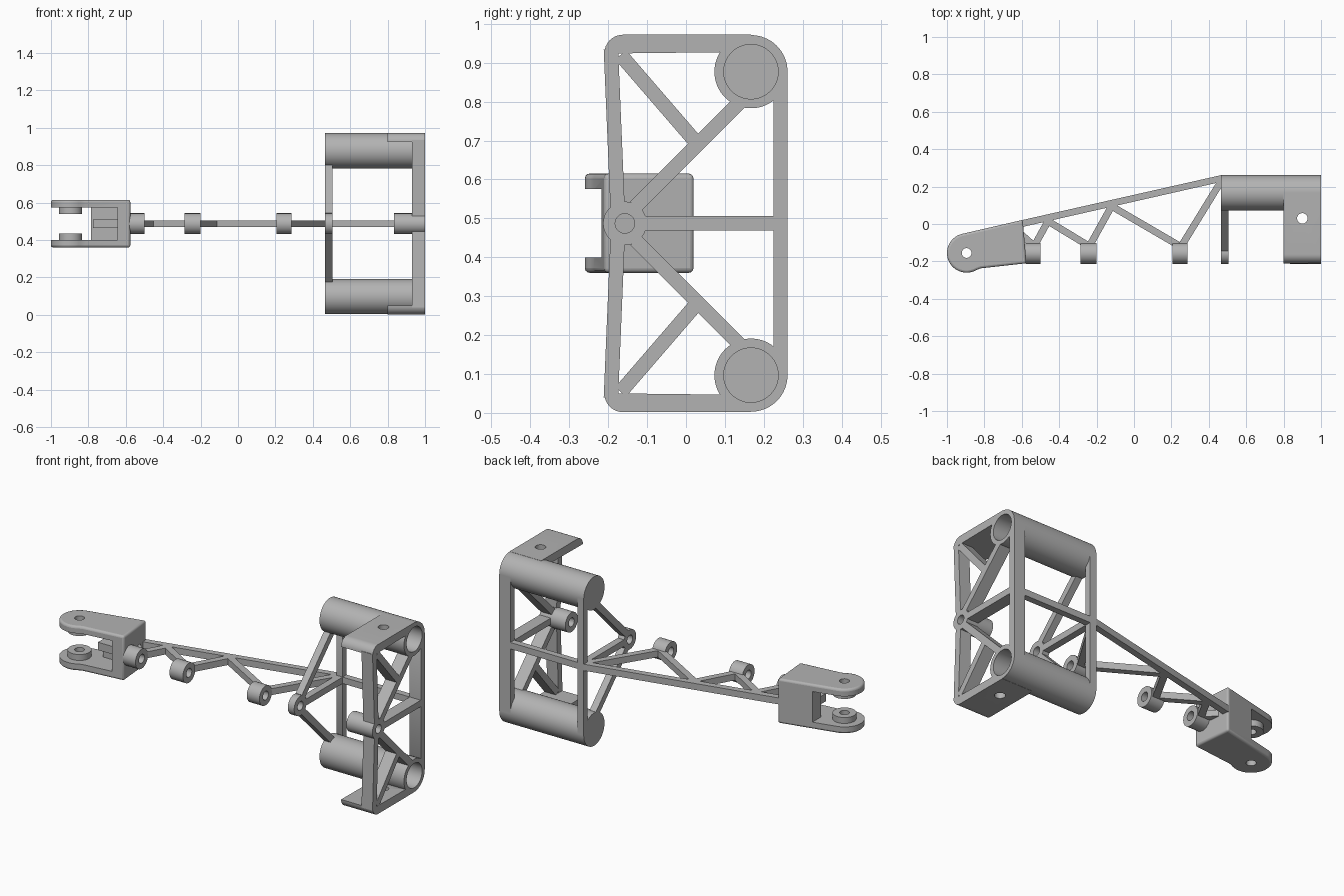
import bpy, bmesh, math
from mathutils import Vector

cube = bpy.data.objects.get("Cube")
if cube:
    bpy.data.objects.remove(cube, do_unlink=True)

MID = 0.487            # height of the mirror plane and of the shaft axis
W = 0.037              # strut thickness
SHAFT = (-0.157, MID)  # shaft axis in y, z

grey = bpy.data.materials.new("plain_grey")
grey.use_nodes = True
grey.diffuse_color = (0.45, 0.45, 0.45, 1)
grey.node_tree.nodes["Principled BSDF"].inputs["Base Color"].default_value = (0.45, 0.45, 0.45, 1)


def place(u, v, w, axis):
    """Profile point (u, v) at depth w along the axis."""
    return Vector((w, u, v)) if axis == 'x' else Vector((u, v, w))


def finish(bm, name):
    bmesh.ops.recalc_face_normals(bm, faces=bm.faces)
    mesh = bpy.data.meshes.new(name)
    bm.to_mesh(mesh)
    bm.free()
    mesh.materials.append(grey)
    ob = bpy.data.objects.new(name, mesh)
    bpy.context.collection.objects.link(ob)
    smooth(ob)
    return ob


def smooth(ob):
    bpy.ops.object.select_all(action='DESELECT')
    ob.select_set(True)
    bpy.context.view_layer.objects.active = ob
    bpy.ops.object.shade_smooth_by_angle(angle=math.radians(35))


def prism(name, pts, axis, a, b):
    bm = bmesh.new()
    lo = [bm.verts.new(place(u, v, a, axis)) for u, v in pts]
    hi = [bm.verts.new(place(u, v, b, axis)) for u, v in pts]
    bm.faces.new(lo)
    bm.faces.new(hi)
    for i in range(len(pts)):
        j = (i + 1) % len(pts)
        bm.faces.new((lo[i], lo[j], hi[j], hi[i]))
    return finish(bm, name)


def arc(c, r, start, end, n):
    angles = [math.radians(start + (end - start) * i / n) for i in range(n + 1)]
    return [(c[0] + r * math.cos(t), c[1] + r * math.sin(t)) for t in angles]


def rod(name, c, r, axis, a, b, n=48):
    return prism(name, arc(c, r, 0, 360, n)[:-1], axis, a, b)


def ring(name, c, r, bore, axis, a, b, n=48):
    bm = bmesh.new()
    loops = [[bm.verts.new(place(u, v, w, axis)) for u, v in arc(c, rad, 0, 360, n)[:-1]]
             for rad, w in ((r, a), (r, b), (bore, b), (bore, a))]
    for k in range(4):
        p, q = loops[k], loops[(k + 1) % 4]
        for i in range(n):
            j = (i + 1) % n
            bm.faces.new((p[i], p[j], q[j], q[i]))
    return finish(bm, name)


def strut(name, p, q, axis, a, b, width=W):
    p, q = Vector(p), Vector(q)
    d = (q - p).normalized() * width / 2
    s = Vector((-d.y, d.x))
    return prism(name, [p + s, q + s, q - s, p - s], axis, a, b)


def box(name, x0, x1, y0, y1, z0, z1):
    return prism(name, [(x0, y0), (x1, y0), (x1, y1), (x0, y1)], 'z', z0, z1)


def modify(ob, kind, **settings):
    mod = ob.modifiers.new(kind.title(), kind)
    for key, value in settings.items():
        setattr(mod, key, value)
    bpy.context.view_layer.objects.active = ob
    bpy.ops.object.modifier_apply(modifier=mod.name)


def cut(ob, cutter):
    modify(ob, 'BOOLEAN', operation='DIFFERENCE', solver='EXACT', object=cutter)
    bpy.data.objects.remove(cutter, do_unlink=True)
    smooth(ob)


# Bearing bosses along the shaft axis
for i, (a, b) in enumerate(((-0.58, -0.5), (-0.285, -0.2), (0.205, 0.285),
                            (0.465, 0.505), (0.835, 1.0))):
    ring(f"shaft_boss_{i + 1}", SHAFT, 0.056, 0.025, 'x', a, b)

# Mirrored halves of the box frame
INNER, OUTER = (0.465, 0.505), (0.93, 1.0)
for side, s in (("upper", 1), ("lower", -1)):
    def m(y, z):
        return (y, MID + s * (z - MID))

    # Blind tube
    tube = m(0.167, 0.877)
    ring(side + "_tube", tube, 0.094, 0.07, 'x', 0.51, 1.0, 64)
    rod(side + "_tube_end", tube, 0.094, 'x', 0.465, 0.51, 64)

    # Drilled mounting plate with a rounded front edge
    outline = arc((-0.162, 0.924), 0.048, 180, 90, 8)
    outline += [(0.167, 0.972), (0.167, 0.951), (0.12, 0.94), (0.09, 0.927), (-0.17, 0.924)]
    plate = prism(side + "_mount_plate", [m(*p) for p in outline], 'x', 0.8, 1.0)
    z = m(0, 0.95)[1]
    cut(plate, rod("plate_drill", (0.9, 0.03), 0.028, 'z', z - 0.1, z + 0.1))

    # Trusses at both ends of the tubes
    strut(side + "_front_post", m(-0.193, 0.935), m(-0.176, 0.53), 'x', *OUTER)
    strut(side + "_brace", m(-0.168, 0.92), m(0.022, 0.7), 'x', *OUTER)
    for end, depth in (("outer", OUTER), ("inner", INNER)):
        strut(f"{side}_{end}_diagonal", m(-0.13, 0.53), m(0.14, 0.8), 'x', *depth)

# Back posts, spokes and rail
for end, depth in (("outer", OUTER), ("inner", INNER)):
    prism(end + "_back_post", [(0.225, 0.164), (0.261, 0.095), (0.261, 0.879), (0.225, 0.81)],
          'x', *depth)
    strut(end + "_spoke", (-0.105, MID), (0.23, MID), 'x', *depth)
Z0, Z1 = MID - W / 2, MID + W / 2
box("back_rail", 0.465, 0.95, 0.225, 0.261, Z0, Z1)

# Long arm and its zigzag web
prism("arm_beam", [(-0.62, 0.016), (0.465, 0.261), (0.5, 0.261), (0.5, 0.225), (0.465, 0.225),
                   (-0.62, -0.021)], 'z', Z0, Z1)
web = (((0.47, 0.235), (0.255, -0.115)), ((0.235, -0.112), (-0.12, 0.095)),
       ((-0.12, 0.095), (-0.235, -0.112)), ((-0.25, -0.112), (-0.46, 0.015)),
       ((-0.46, 0.015), (-0.53, -0.112)), ((-0.54, -0.112), (-0.61, -0.05)))
for i, (p, q) in enumerate(web):
    strut(f"arm_web_{i + 1}", p, q, 'z', Z0, Z1)

# Clevis fork: rounded solid with slot, pocket and pin hole cut out
PIN = (-0.895, -0.155)
profile = arc(PIN, 0.105, 103, 300, 28) + [(-0.82, -0.237), (-0.575, -0.21), (-0.595, 0.022)]
fork = prism("clevis_fork", profile, 'z', 0.36, 0.615)
modify(fork, 'BEVEL', width=0.012, segments=3, limit_method='ANGLE', angle_limit=math.radians(50))
cut(fork, box("slot_cutter", -1.2, -0.785, -0.5, 0.3, 0.4, 0.575))
cut(fork, box("pocket_cutter", -0.8, -0.645, -0.5, -0.1, 0.4, 0.575))
cut(fork, rod("pin_drill", PIN, 0.026, 'z', 0.2, 0.8))
box("fork_rib", -0.775, -0.64, -0.16, -0.09, 0.465, 0.51)
for side, a, b in (("upper", 0.54, 0.576), ("lower", 0.399, 0.434)):
    ring(side + "_pin_pad", PIN, 0.062, 0.026, 'z', a, b)
